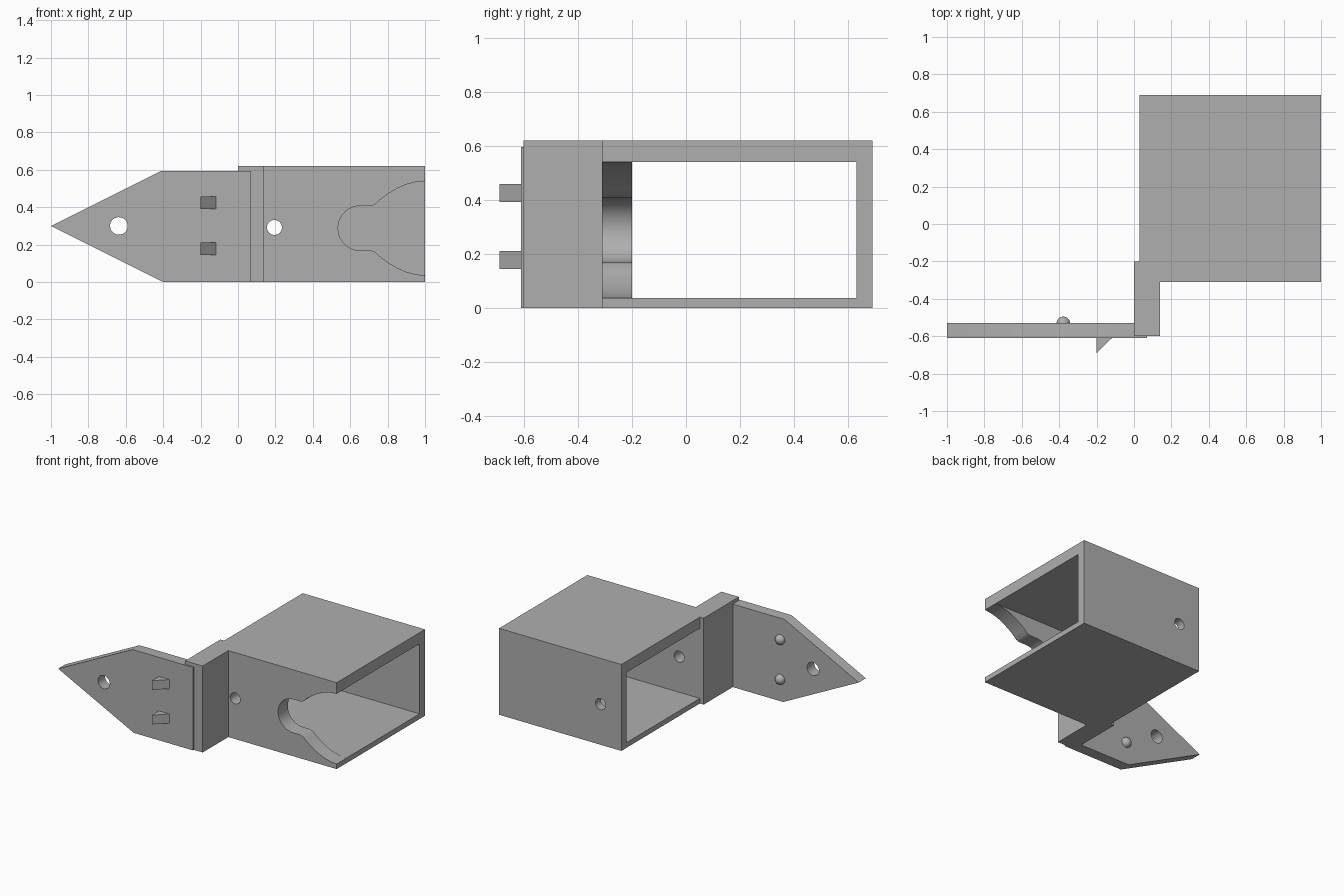
import bpy, bmesh, math
from mathutils import Vector

if "Cube" in bpy.data.objects:
    bpy.data.objects.remove(bpy.data.objects["Cube"], do_unlink=True)

grey = bpy.data.materials.new("plain grey")
grey.use_nodes = True
grey.diffuse_color = (0.43, 0.43, 0.43, 1)
grey.node_tree.nodes["Principled BSDF"].inputs["Base Color"].default_value = grey.diffuse_color


def finish(name, bm):
    bmesh.ops.recalc_face_normals(bm, faces=bm.faces)
    mesh = bpy.data.meshes.new(name)
    bm.to_mesh(mesh)
    bm.free()
    mesh.materials.append(grey)
    obj = bpy.data.objects.new(name, mesh)
    bpy.context.collection.objects.link(obj)
    return obj


def prism(name, outline, axis, start, end):
    """Extrude a 2D outline along x, y or z from start to end."""
    place = {"x": lambda a, b: (start, a, b),
             "y": lambda a, b: (a, start, b),
             "z": lambda a, b: (a, b, start)}[axis]
    bm = bmesh.new()
    face = bm.faces.new([bm.verts.new(place(a, b)) for a, b in outline])
    moved = bmesh.ops.extrude_face_region(bm, geom=[face])["geom"]
    step = Vector([end - start if axis == k else 0 for k in "xyz"])
    bmesh.ops.translate(bm, vec=step,
                        verts=[v for v in moved if isinstance(v, bmesh.types.BMVert)])
    return finish(name, bm)


def rect(a0, a1, b0, b1):
    return [(a0, b0), (a1, b0), (a1, b1), (a0, b1)]


def activate(obj):
    bpy.ops.object.select_all(action="DESELECT")
    obj.select_set(True)
    bpy.context.view_layer.objects.active = obj


def drill(obj, x, z, radius):
    """Cut a round hole through the part along y."""
    ring = [(x + radius * math.cos(math.tau * i / 32),
             z + radius * math.sin(math.tau * i / 32)) for i in range(32)]
    cutter = prism("hole_cutter", ring, "y", -1, 1)
    cutter.hide_render = True
    mod = obj.modifiers.new("hole", "BOOLEAN")
    mod.operation, mod.solver, mod.object = "DIFFERENCE", "EXACT", cutter
    activate(obj)
    bpy.ops.object.modifier_apply(modifier=mod.name)
    bpy.data.objects.remove(cutter, do_unlink=True)


def smooth(obj):
    activate(obj)
    bpy.ops.object.shade_smooth_by_angle(angle=math.radians(30))


TOP, MID = 0.62, 0.288

# Sleeve: roof, back wall and floor, open at both ends
sleeve = prism("sleeve", [(-0.2, 0), (0.69, 0), (0.69, TOP), (-0.2, TOP),
                          (-0.2, 0.54), (0.63, 0.54), (0.63, 0.037), (-0.2, 0.037)],
               "x", 0.03, 1)
drill(sleeve, 0.195, 0.292, 0.04)

# Front wall with a flared keyhole notch, mirrored about its middle height
upper = [(1, 0.252), (0.95, 0.247), (0.9, 0.234), (0.85, 0.212), (0.8, 0.182),
         (0.76, 0.152), (0.735, 0.128), (0.715, 0.12), (0.68, 0.12)]
bend = [(0.655 - 0.12 * math.sin(math.pi * i / 20),
         0.12 * math.cos(math.pi * i / 20)) for i in range(21)]
notch = upper + bend + [(x, -h) for x, h in reversed(upper)]
wall = prism("front_wall", [(1, TOP), *[(x, MID + h) for x, h in notch],
                            (1, 0), (0, 0), (0, TOP)], "y", -0.31, -0.2)
drill(wall, 0.195, 0.292, 0.04)

# Post joining the sleeve to the arrow plate
prism("post", rect(0, 0.14, -0.6, -0.31), "z", 0, TOP)

# Arrow plate with a thin lip lapping over the post
plate = prism("arrow_plate", [(-1, 0.3), (-0.4, 0), (0, 0), (0, 0.595), (-0.41, 0.595)],
              "y", -0.61, -0.53)
drill(plate, -0.637, 0.3, 0.047)
prism("plate_lip", rect(0, 0.07, 0, 0.595), "y", -0.61, -0.6)

# Wedge hooks on the front of the plate
for name, z in (("lower_hook", 0.145), ("upper_hook", 0.392)):
    prism(name, [(-0.2, -0.61), (-0.2, -0.69), (-0.118, -0.61)], "z", z, z + 0.066)

# Round studs on the back of the plate
for name, z in (("lower_stud", 0.157), ("upper_stud", 0.443)):
    bm = bmesh.new()
    bmesh.ops.create_uvsphere(bm, u_segments=24, v_segments=12, radius=0.036)
    bmesh.ops.translate(bm, verts=bm.verts, vec=(-0.378, -0.531, z))
    smooth(finish(name, bm))

for part in (sleeve, wall, plate):
    smooth(part)
